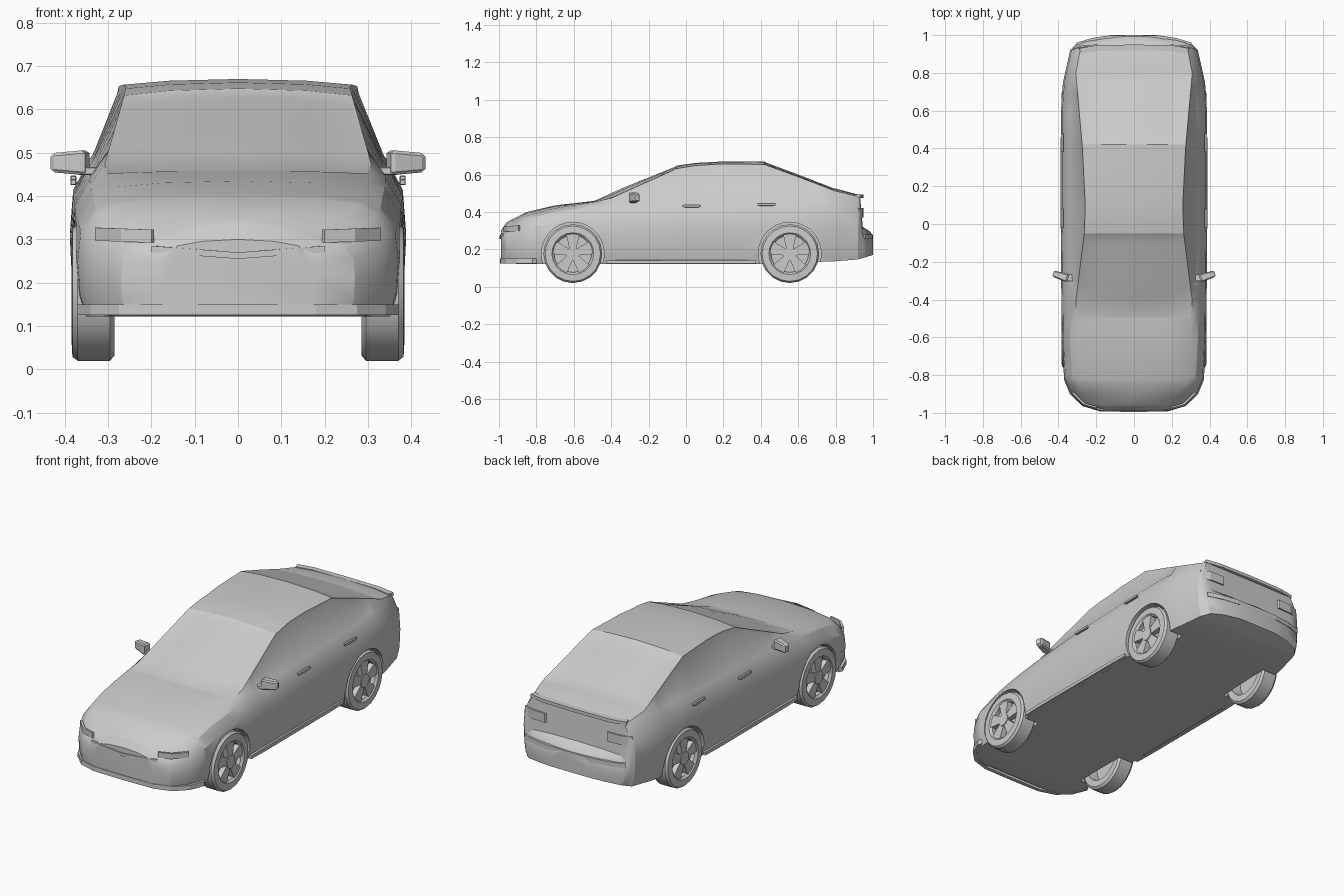
import bpy, bmesh, math
from mathutils import Matrix, Vector

cube = bpy.data.objects.get("Cube")
if cube:
    bpy.data.objects.remove(cube, do_unlink=True)

paint = bpy.data.materials.new("plain grey")
paint.use_nodes = True
GREY = (0.6, 0.6, 0.6, 1)
paint.diffuse_color = GREY
paint.node_tree.nodes["Principled BSDF"].inputs["Base Color"].default_value = GREY


def finish(bm, name, smooth=None):
    """Turn a bmesh into a named object with the paint on it."""
    bmesh.ops.recalc_face_normals(bm, faces=bm.faces)
    mesh = bpy.data.meshes.new(name)
    bm.to_mesh(mesh)
    bm.free()
    mesh.materials.append(paint)
    obj = bpy.data.objects.new(name, mesh)
    bpy.context.collection.objects.link(obj)
    if smooth:
        shade(obj, smooth)
    return obj


def activate(obj):
    bpy.ops.object.select_all(action="DESELECT")
    obj.select_set(True)
    bpy.context.view_layer.objects.active = obj


def shade(obj, degrees):
    activate(obj)
    bpy.ops.object.shade_smooth_by_angle(angle=math.radians(degrees))


def sample(curve, y):
    """Read a piecewise linear curve at y."""
    if y <= curve[0][0]:
        return curve[0][1]
    for (a, p), (b, q) in zip(curve, curve[1:]):
        if y <= b:
            return p + (q - p) * (y - a) / (b - a)
    return curve[-1][1]


def loft(bm, rings, closed=False):
    """Skin rings of points; returns faces by (ring, side)."""
    verts = [[bm.verts.new(p) for p in ring] for ring in rings]
    n, faces = len(rings[0]), {}
    last = len(rings) if closed else len(rings) - 1
    for i in range(last):
        a, b = verts[i], verts[(i + 1) % len(rings)]
        for j in range(n):
            k = (j + 1) % n
            faces[i, j] = bm.faces.new((a[j], a[k], b[k], b[j]))
    if not closed:
        bm.faces.new(verts[0])
        bm.faces.new(verts[-1])
    return faces


# Body curves along the length: centre line, roof or bonnet edge, belt, widths, floor
top = [(-.99, .3), (-.96, .345), (-.85, .4), (-.7, .435), (-.5, .458), (-.33, .535),
       (-.05, .648), (.05, .662), (.2, .67), (.42, .67), (.6, .603), (.8, .525),
       (.93, .49), (.945, .32), (.985, .295), (1, .27)]
edge = [(-.99, .285), (-.85, .38), (-.7, .42), (-.42, .465), (-.05, .632), (.05, .648),
        (.2, .657), (.42, .654), (.6, .588), (.8, .512), (.93, .48), (.945, .312), (1, .26)]
belt = [(-.99, .27), (-.85, .36), (-.7, .4), (-.42, .44), (0, .47), (.5, .485),
        (.8, .485), (.93, .46), (.945, .3), (1, .25)]
side = [(-.99, .18), (-.965, .27), (-.9, .335), (-.82, .37), (-.6, .383), (0, .388),
        (.6, .388), (.75, .376), (.92, .338), (.96, .3), (.985, .22), (1, .12)]
edge_width = [(-.99, .14), (-.85, .28), (-.42, .31), (-.05, .263), (.1, .258),
              (.4, .273), (.8, .308), (.92, .285), (.96, .25), (1, .09)]
floor = [(-.99, .15), (-.95, .122), (.4, .122), (.9, .14), (1, .17)]


def section(y):
    t, e, b, f = (sample(c, y) for c in (top, edge, belt, floor))
    w, we = sample(side, y), sample(edge_width, y)
    half = [(0, t), (we * .6, t - (t - e) * .3), (we, e), (w * .885, b)]
    half += [(w * k, f + (b - f) * s) for k, s in ((.98, .8), (1, .52), (.985, .2), (.94, 0))]
    half.append((0, f))
    ring = half + [(-x, z) for x, z in half[-2:0:-1]]
    return [Vector((x, y, z)) for x, z in ring]


keys = {y for c in (top, side) for y, _ in c}
keys |= {round(-.8 + i * .1, 2) for i in range(17)}
stations = sorted(keys)
bm = bmesh.new()
skin = loft(bm, [section(y) for y in stations])


# Glass areas: slightly sunken faces picked by position on the shell
def sink(sides, start, end):
    picked = [f for (i, j), f in skin.items()
              if j in sides and stations[i] >= start and stations[i + 1] <= end]
    bmesh.ops.inset_region(bm, faces=picked, thickness=.01, depth=-.003)


bmesh.ops.recalc_face_normals(bm, faces=bm.faces)
sink((2,), -.34, .71)
sink((13,), -.34, .71)
sink((0, 1, 14, 15), -.5, -.04)
sink((0, 1, 14, 15), .41, .81)
body = finish(bm, "body_shell")

# Wheel arches cut from the shell
AXLES = {"front": -.605, "rear": .555}
HUB_Z, TYRE_R = .177, .157
ACROSS = Matrix.Rotation(math.pi / 2, 4, "Y")
for y in AXLES.values():
    for s in (-1, 1):
        bm = bmesh.new()
        bmesh.ops.create_cone(bm, cap_ends=True, segments=28, radius1=.168, radius2=.168,
                              depth=.23, matrix=Matrix.Translation((s * .39, y, HUB_Z)) @ ACROSS)
        cutter = finish(bm, "arch_cutter")
        cutter.hide_render = True
        mod = body.modifiers.new("arch", "BOOLEAN")
        mod.operation, mod.solver, mod.object = "DIFFERENCE", "EXACT", cutter
        activate(body)
        bpy.ops.object.modifier_apply(modifier=mod.name)
        bpy.data.objects.remove(cutter, do_unlink=True)
shade(body, 28)


# Wheels: turned tyre and rim, back plate, five broad spokes
def wheel(name, s, y):
    bm = bmesh.new()
    profile = [(.285, .145), (.295, TYRE_R), (.37, TYRE_R), (.382, .148),
               (.384, .112), (.372, .1), (.34, .1), (.285, .11)]
    turns = [i * math.tau / 20 for i in range(20)]
    loft(bm, [[(s * x, y + r * math.cos(a), HUB_Z + r * math.sin(a)) for x, r in profile]
              for a in turns], closed=True)
    for x, r, depth in ((.345, .108, .01), (.37, .035, .024)):
        bmesh.ops.create_cone(bm, cap_ends=True, segments=20, radius1=r, radius2=r, depth=depth,
                              matrix=Matrix.Translation((s * x, y, HUB_Z)) @ ACROSS)
    for i in range(5):
        a = math.pi / 2 + i * math.tau / 5
        outline = [(.02, -.017), (.106, -.036), (.106, .036), (.02, .017)]
        rings = [[(s * x, y + u * math.cos(a) - v * math.sin(a),
                   HUB_Z + u * math.sin(a) + v * math.cos(a)) for u, v in outline]
                 for x in (.345, .378)]
        loft(bm, rings)
    finish(bm, name, 35)


for place, y in AXLES.items():
    for word, s in (("left", 1), ("right", -1)):
        wheel(f"{place}_{word}_wheel", s, y)


# Thin bands that wrap around the nose and tail
def band(name, plan, low, high, depth=.008, rise=0):
    """plan holds (x, y) on the left; rise lifts the outer end."""
    end = plan[-1][0]
    for word, s in (("left", 1), ("right", -1)):
        bm = bmesh.new()
        rings = []
        for x, y in plan:
            lift = rise * x / end
            inner = y - math.copysign(depth, y)
            rings.append([(s * x, y, low + lift), (s * x, y, high + lift),
                          (s * x * .97, inner, high + lift), (s * x * .97, inner, low + lift)])
        loft(bm, rings)
        finish(bm, f"{name}_{word}")


band("front_lip", [(0, -.995), (.18, -.992), (.275, -.963), (.34, -.9), (.372, -.82)], .125, .15, .02)
band("grille_bar", [(0, -.996), (.14, -.992), (.2, -.982)], .255, .27, rise=.015)
band("headlight", [(.2, -.975), (.27, -.955), (.33, -.895)], .285, .315, rise=.012)
band("boot_lip", [(0, .95), (.2, .946), (.29, .93)], .475, .493, .03)
band("tail_light", [(.19, .95), (.27, .947), (.325, .925)], .37, .42)
band("rear_bumper", [(0, 1), (.13, .998), (.225, .984), (.305, .96)], .255, .28, .015)


# Small boxes for mirrors, handles and the sill
def block(name, centre, size, tilt=0, taper=1):
    for word, s in (("left", 1), ("right", -1)):
        bm = bmesh.new()
        bmesh.ops.create_cube(bm, size=1)
        for v in bm.verts:
            if v.co.x > 0:
                v.co.y *= taper
                v.co.z *= taper
        bmesh.ops.bevel(bm, geom=bm.edges[:], offset=.12, segments=1, affect="EDGES")
        bmesh.ops.scale(bm, vec=size, verts=bm.verts)
        bmesh.ops.rotate(bm, matrix=Matrix.Rotation(tilt, 3, "Z"), verts=bm.verts)
        bmesh.ops.translate(bm, vec=centre, verts=bm.verts)
        bmesh.ops.scale(bm, vec=(s, 1, 1), verts=bm.verts)
        finish(bm, f"{name}_{word}")


block("mirror_housing", (.388, -.275, .477), (.085, .045, .058), .3, .75)
block("mirror_arm", (.345, -.285, .458), (.06, .035, .018))
block("front_handle", (.38, .03, .432), (.014, .1, .014))
block("rear_handle", (.38, .43, .44), (.014, .1, .014))
block("sill", (.368, -.025, .132), (.03, .8, .022))
